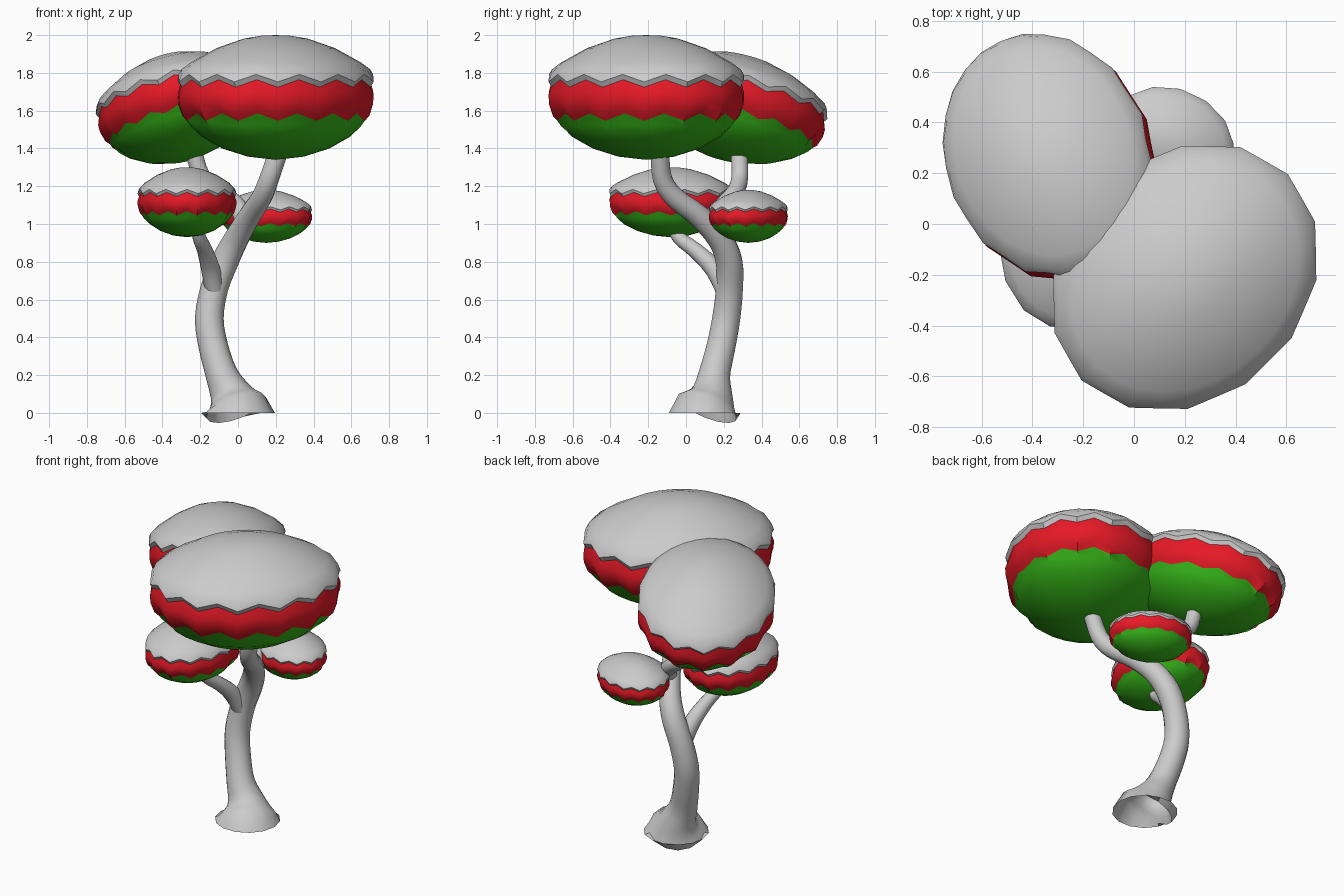
import bpy, bmesh, math
from mathutils import Vector, Matrix

if "Cube" in bpy.data.objects:
    bpy.data.objects.remove(bpy.data.objects["Cube"])


def material(name, rgb):
    m = bpy.data.materials.new(name)
    m.diffuse_color = (*rgb, 1)
    m.use_nodes = True
    m.node_tree.nodes["Principled BSDF"].inputs["Base Color"].default_value = m.diffuse_color
    return m


GREY = material("grey", (0.8, 0.8, 0.8))
RED = material("red", (0.8, 0.01, 0.02))
GREEN = material("green", (0.04, 0.5, 0.01))


def finish(bm, name, mats=()):
    bmesh.ops.recalc_face_normals(bm, faces=bm.faces)
    me = bpy.data.meshes.new(name)
    bm.to_mesh(me)
    bm.free()
    for m in mats:
        me.materials.append(m)
    ob = bpy.data.objects.new(name, me)
    bpy.context.collection.objects.link(ob)
    bpy.ops.object.select_all(action='DESELECT')
    ob.select_set(True)
    bpy.context.view_layer.objects.active = ob
    bpy.ops.object.shade_smooth_by_angle(angle=math.radians(40))
    return ob


# Unit canopy profile: radius, height, zigzag amount, material of the band below
PROFILE = [(.15, .99, 0, 0), (.32, .945, 0, 0), (.6, .79, 0, 0), (.86, .56, 0, 0),
           (.965, .42, .03, 0), (.995, .31, .06, 0), (.965, .225, .06, 1),
           (.995, .06, .03, 1), (.99, -.08, .03, 1), (.95, -.24, .06, 1),
           (.905, -.315, .06, 2), (.86, -.45, .02, 2), (.75, -.63, 0, 2),
           (.54, -.82, 0, 2), (.28, -.95, 0, 2)]
SEGS = 28


def canopy(name, centre, radii, turn=0, tilt=0, tilt_axis=(1, 1, 0)):
    bm = bmesh.new()
    rings = []
    for r, z, zig, _ in PROFILE:
        ring = []
        for i in range(SEGS):
            a = 2 * math.pi * i / SEGS
            up = 1 if i % 2 else -1
            rr = r - (0.012 * up if zig else 0)
            ring.append(bm.verts.new((rr * math.cos(a), rr * math.sin(a), z + zig * up)))
        rings.append(ring)
    top, bottom = bm.verts.new((0, 0, 1)), bm.verts.new((0, 0, -1))
    for i in range(SEGS):
        j = (i + 1) % SEGS
        bm.faces.new((top, rings[0][i], rings[0][j]))
        bm.faces.new((bottom, rings[-1][j], rings[-1][i])).material_index = 2
        for k in range(len(rings) - 1):
            f = bm.faces.new((rings[k][i], rings[k + 1][i], rings[k + 1][j], rings[k][j]))
            f.material_index = PROFILE[k][3]
    bm.transform(Matrix.Translation(centre)
                 @ Matrix.Rotation(math.radians(tilt), 4, Vector(tilt_axis))
                 @ Matrix.Rotation(math.radians(turn), 4, 'Z')
                 @ Matrix.Diagonal((*radii, 1)))
    return finish(bm, name, (GREY, RED, GREEN))


def limb(name, pts, flat_base=False, sides=14, sub=3):
    # Catmull-Rom path of (x, y, z, radius) swept with a round section
    P = [Vector(p) for p in pts]
    P = [2 * P[0] - P[1]] + P + [2 * P[-1] - P[-2]]
    path = []
    for k in range(1, len(P) - 2):
        a, b, c, d = P[k - 1:k + 3]
        for s in range(sub):
            t = s / sub
            path.append(0.5 * (2 * b + (c - a) * t + (2 * a - 5 * b + 4 * c - d) * t * t
                               + (3 * b - a - 3 * c + d) * t ** 3))
    path.append(P[-2])
    bm = bmesh.new()
    rings = []
    for k, p in enumerate(path):
        tan = (path[min(k + 1, len(path) - 1)] - path[max(k - 1, 0)]).xyz.normalized()
        if flat_base and k == 0:
            tan = Vector((0, 0, 1))
        q = Vector((0, 0, 1)).rotation_difference(tan)
        rings.append([bm.verts.new(p.xyz + q @ Vector((p.w * math.cos(2 * math.pi * i / sides),
                                                       p.w * math.sin(2 * math.pi * i / sides), 0)))
                      for i in range(sides)])
    for lo, hi in zip(rings, rings[1:]):
        for i in range(sides):
            j = (i + 1) % sides
            bm.faces.new((lo[i], lo[j], hi[j], hi[i]))
    return finish(bm, name)


# Trunk running up into the largest canopy, open at the base
limb("trunk", [(0, .1, 0, .195), (-.035, .135, .09, .118), (-.085, .15, .2, .086),
               (-.13, .185, .35, .078), (-.152, .213, .5, .076), (-.125, .23, .66, .073),
               (-.07, .228, .8, .072), (-.01, .18, .92, .066), (.06, .07, 1.04, .06),
               (.125, -.06, 1.14, .055), (.165, -.125, 1.24, .052), (.22, -.14, 1.4, .05)],
     flat_base=True)
# Side branches
limb("left_branch", [(-.12, .22, .62, .05), (-.145, .15, .76, .05), (-.175, .05, .86, .042),
                     (-.205, -.04, .93, .036), (-.22, -.09, 1.02, .03)])
limb("rear_branch", [(.04, .11, 1.0, .05), (.0, .19, 1.09, .048), (-.09, .26, 1.17, .046),
                     (-.19, .285, 1.25, .045), (-.24, .28, 1.4, .045)])

# Canopies
canopy("main_canopy", (.2, -.21, 1.67), (.57, .475, .33), turn=45)
canopy("rear_canopy", (-.325, .255, 1.615), (.405, .505, .28), turn=23, tilt=-17, tilt_axis=(1, 1, 0))
canopy("left_canopy", (-.27, -.08, 1.115), (.26, .33, .185))
canopy("right_canopy", (.15, .33, 1.04), (.25, .2, .14), turn=-25)
